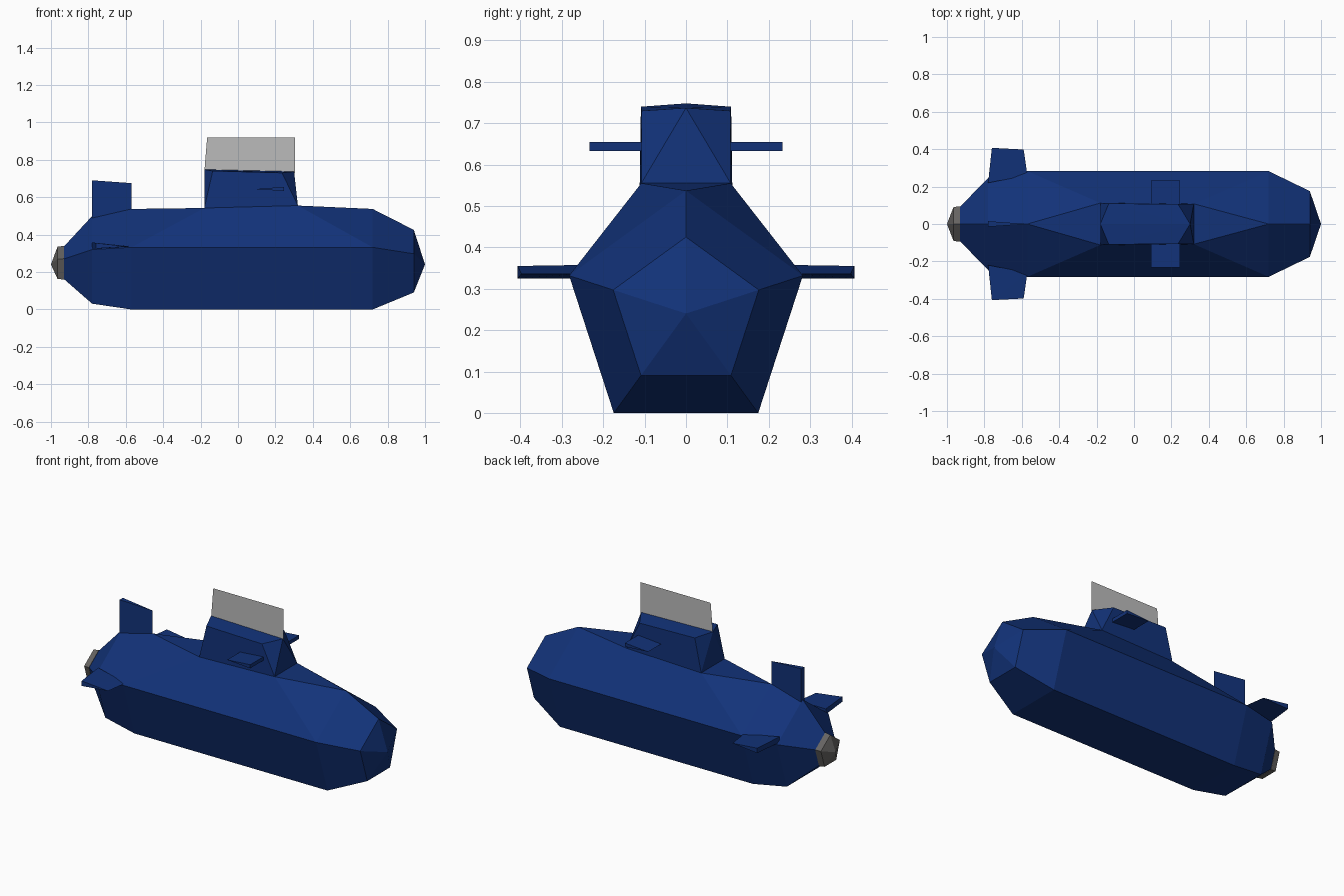
import bpy, bmesh, math

if "Cube" in bpy.data.objects:
    bpy.data.objects.remove(bpy.data.objects["Cube"])


def material(name, rgb):
    m = bpy.data.materials.new(name)
    m.diffuse_color = (*rgb, 1)
    m.use_nodes = True
    m.node_tree.nodes["Principled BSDF"].inputs["Base Color"].default_value = m.diffuse_color
    return m


NAVY = material("navy blue", (0.006, 0.032, 0.19))
GREY = material("dark grey", (0.13, 0.125, 0.12))
PALE = material("pale grey", (0.50, 0.50, 0.50))
AXIS = 0.24


def finish(name, bm, mat):
    if len(bm.faces) > 1:
        bmesh.ops.recalc_face_normals(bm, faces=bm.faces[:])
    me = bpy.data.meshes.new(name)
    bm.to_mesh(me)
    bm.free()
    me.materials.append(mat)
    ob = bpy.data.objects.new(name, me)
    bpy.context.collection.objects.link(ob)
    return ob


def solid(name, pts, mat):
    """Convex solid around a few corner points."""
    bm = bmesh.new()
    for p in pts:
        bm.verts.new(p)
    bmesh.ops.convex_hull(bm, input=bm.verts[:])
    bmesh.ops.dissolve_limit(bm, angle_limit=0.01, verts=bm.verts[:], edges=bm.edges[:])
    return finish(name, bm, mat)


def ring(bm, x, r):
    """Pentagon across the x axis, first corner on top."""
    return [bm.verts.new((x, r * math.sin(a), AXIS + r * math.cos(a)))
            for a in (i * math.tau / 5 for i in range(5))]


# Hull: lofted pentagons, with the ridge spread out under the tower
bm = bmesh.new()
rings = [ring(bm, x, r) for x, r in
         ((-0.93, 0.097), (-0.78, 0.259), (-0.57, 0.297), (0.72, 0.297), (0.94, 0.185))]
for k, (a, b) in enumerate(zip(rings, rings[1:])):
    for i in range(5):
        j = (i + 1) % 5
        if k == 2 and i in (0, 4):
            continue
        bm.faces.new((a[i], a[j], b[j], b[i]))
nose = bm.verts.new((1.0, 0, AXIS))
for i in range(5):
    bm.faces.new((rings[-1][i], rings[-1][(i + 1) % 5], nose))
bm.faces.new(rings[0])
aft, fore = rings[2], rings[3]
shoulder = {}
for s, side in ((1, 1), (-1, 4)):
    p = bm.verts.new((-0.18, s * 0.112, 0.542))
    q = bm.verts.new((0.32, s * 0.108, 0.555))
    bm.faces.new((aft[side], aft[0], p))
    bm.faces.new((aft[side], p, q, fore[side]))
    bm.faces.new((fore[side], q, fore[0]))
    shoulder[s] = (p, q)
(p, q), (pm, qm) = shoulder[1], shoulder[-1]
bm.faces.new((aft[0], p, pm))
bm.faces.new((fore[0], q, qm))
bm.faces.new((p, q, qm, pm))
finish("hull", bm, NAVY)

# Conning tower
tower = [(-0.18, 0, 0.748), (0.30, 0, 0.737)]
for s in (-1, 1):
    tower += [(-0.18, s * 0.112, 0.542), (0.32, s * 0.108, 0.555),
              (-0.135, s * 0.109, 0.740), (0.235, s * 0.107, 0.730)]
solid("conning_tower", tower, NAVY)

# Thin mast sheet on top of the tower
bm = bmesh.new()
bm.faces.new([bm.verts.new((x, 0, z)) for x, z in
              ((-0.18, 0.735), (0.305, 0.73), (0.305, 0.918), (-0.165, 0.918))])
finish("mast_sheet", bm, PALE)

# Wedge-shaped planes on both sides
for s, side in ((1, "left"), (-1, "right")):
    solid(side + "_tower_plane",
          [(x, s * y, z) for x, z in ((0.09, 0.643), (0.245, 0.633), (0.245, 0.655))
           for y in (0.09, 0.233)], NAVY)
    solid(side + "_stern_plane",
          [(-0.78, s * 0.22, 0.325), (-0.78, s * 0.22, 0.358), (-0.57, s * 0.26, 0.336),
           (-0.76, s * 0.407, 0.325), (-0.76, s * 0.407, 0.355), (-0.59, s * 0.398, 0.336)],
          NAVY)

# Rudder
solid("rudder", [(-0.78, y, z) for y in (-0.015, 0.015) for z in (0.46, 0.69)]
      + [(-0.57, 0, 0.50), (-0.57, 0, 0.675)], NAVY)

# Tail cap
bm = bmesh.new()
front, back = ring(bm, -0.93, 0.1), ring(bm, -0.965, 0.095)
tip = bm.verts.new((-1.0, 0, AXIS))
for i in range(5):
    j = (i + 1) % 5
    bm.faces.new((front[i], front[j], back[j], back[i]))
    bm.faces.new((back[i], back[j], tip))
bm.faces.new(front)
finish("tail_cap", bm, GREY)
